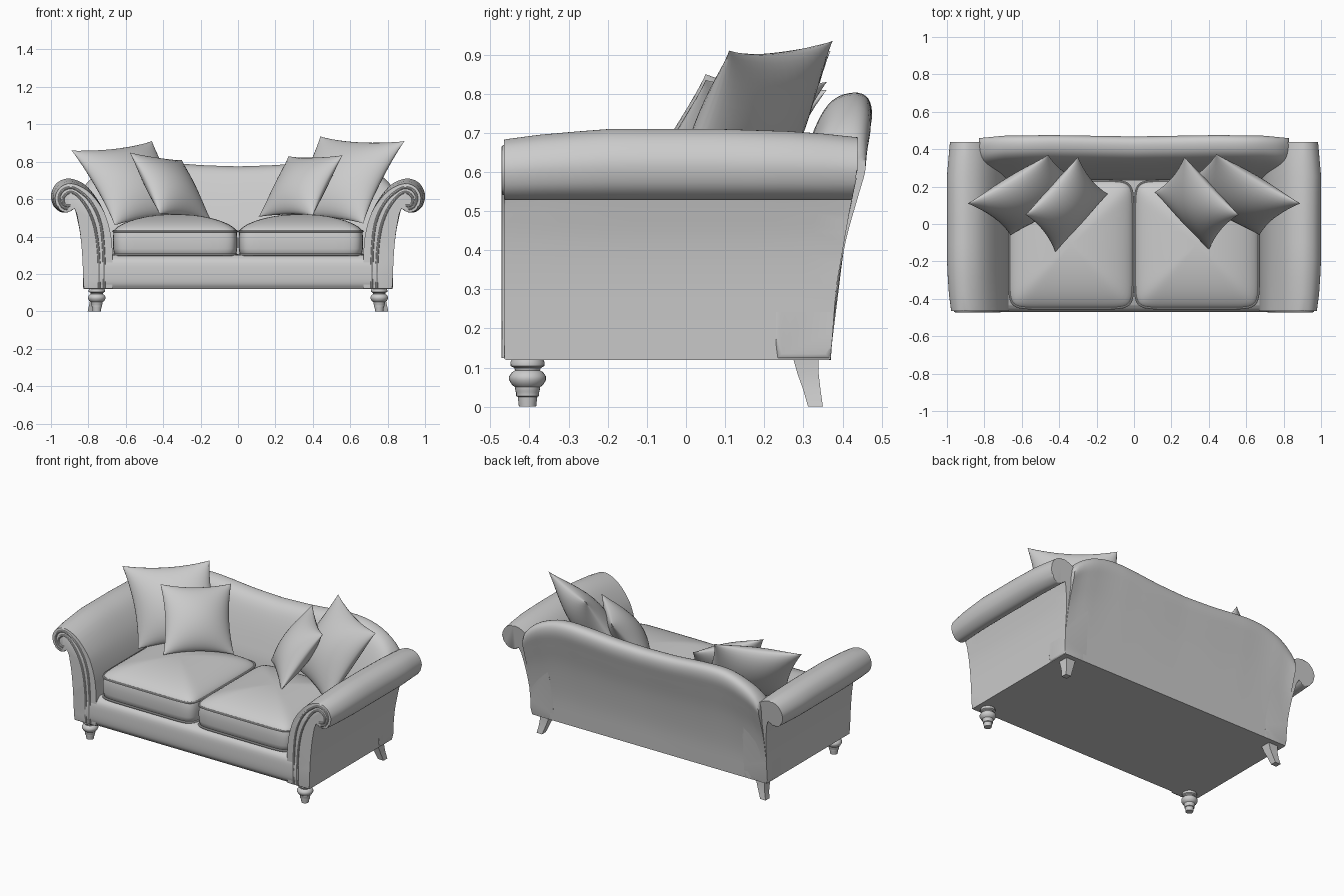
import bpy, bmesh, math
from mathutils import Vector

cube = bpy.data.objects.get("Cube")
if cube:
    bpy.data.objects.remove(cube, do_unlink=True)

fabric = bpy.data.materials.new("grey_upholstery")
fabric.use_nodes = True
grey = (0.6, 0.6, 0.6, 1)
fabric.diffuse_color = grey
fabric.node_tree.nodes["Principled BSDF"].inputs["Base Color"].default_value = grey


def add(name, mesh, angle=40):
    mesh.materials.clear()
    mesh.materials.append(fabric)
    for p in mesh.polygons:
        p.use_smooth = True
    mesh.set_sharp_from_angle(angle=math.radians(angle))
    ob = bpy.data.objects.new(name, mesh)
    bpy.context.collection.objects.link(ob)
    return ob


def finish(name, bm, angle=40):
    bmesh.ops.recalc_face_normals(bm, faces=bm.faces)
    mesh = bpy.data.meshes.new(name)
    bm.to_mesh(mesh)
    bm.free()
    return add(name, mesh, angle)


def spline(pts, n=4):
    """Smooth curve through 2D control points."""
    pts = [Vector(p) for p in pts]
    p = [2 * pts[0] - pts[1]] + pts + [2 * pts[-1] - pts[-2]]
    out = []
    for i in range(1, len(p) - 2):
        a, b, c, d = p[i - 1:i + 3]
        for k in range(n):
            t = k / n
            out.append(0.5 * (2 * b + (c - a) * t + (2 * a - 5 * b + 4 * c - d) * t * t
                              + (3 * b - a - 3 * c + d) * t ** 3))
    return out + [pts[-1]]


def interp(table, v):
    for (a, fa), (b, fb) in zip(table, table[1:]):
        if v <= b:
            t = max(0, (v - a) / (b - a))
            return fa + (fb - fa) * t
    return table[-1][1]


def loft(name, sections, round_ends=0, angle=40):
    """Skin closed sections and cap both ends."""
    bm = bmesh.new()
    rings = [[bm.verts.new(p) for p in s] for s in sections]
    n = len(rings[0])
    for r, q in zip(rings, rings[1:]):
        for i in range(n):
            j = (i + 1) % n
            bm.faces.new((r[i], r[j], q[j], q[i]))
    caps = [bm.faces.new(rings[0]), bm.faces.new(rings[-1])]
    if round_ends:
        edges = list({e for f in caps for e in f.edges})
        bmesh.ops.bevel(bm, geom=edges, offset=round_ends, segments=3,
                        profile=0.5, affect='EDGES', clamp_overlap=True)
    return finish(name, bm, angle)


def piping(name, pts, radius=0.006, cyclic=False):
    cu = bpy.data.curves.new(name, 'CURVE')
    cu.dimensions = '3D'
    cu.bevel_depth = radius
    cu.bevel_resolution = 2
    sp = cu.splines.new('POLY')
    sp.points.add(len(pts) - 1)
    for q, p in zip(sp.points, pts):
        q.co = (*p, 1)
    sp.use_cyclic_u = cyclic
    tmp = bpy.data.objects.new(name + "_path", cu)
    mesh = bpy.data.meshes.new_from_object(tmp)
    bpy.data.objects.remove(tmp)
    add(name, mesh)


# Front rail and seat deck
rail = spline([(-.45, .12), (-.467, .15), (-.47, .21), (-.462, .27), (-.43, .3)]) \
    + [Vector((.28, .3)), Vector((.28, .12))]
loft("seat_base", [[(x, p.x, p.y) for p in rail] for x in (-.75, 0, .75)])

# Serpentine rolled back
back = spline([(.37, .12), (.385, .3), (.418, .5), (.455, .65), (.475, .735), (.466, .785),
               (.43, .8), (.375, .78), (.33, .71), (.275, .55), (.24, .4), (.23, .12)])
crest = spline([(0, .775), (.2, .782), (.38, .797), (.5, .803), (.6, .795), (.7, .763),
                (.78, .715), (.83, .66)], 5)
crest = [(p.x, p.y) for p in crest]
lean = [(0, -.008), (.45, 0), (.7, -.004), (.83, -.018)]
sections = []
for i in range(-24, 25):
    x = .83 * i / 24
    k = (interp(crest, abs(x)) - .12) / .68
    dy = interp(lean, abs(x))
    sections.append([(x, p.x + dy * (p.y - .12) / .68, .12 + (p.y - .12) * k) for p in back])
loft("sofa_back", sections, .015)

# Rolled arms, leaning with the back at the rear
arm = spline([(.67, .12), (.67, .28), (.68, .41), (.715, .53), (.77, .625), (.83, .685), (.9, .71),
              (.955, .696), (.988, .66), (1, .615), (.985, .562), (.945, .53), (.905, .535),
              (.875, .56)]) + spline([(.865, .52), (.845, .42), (.833, .3), (.825, .12)])
rear = [(.12, .37), (.3, .383), (.5, .418), (.6, .438), (.75, .44)]
roll_height = [(0, .85), (.12, .93), (.3, 1), (.6, 1), (.85, .96), (1, .88)]
roll_width = [(0, .86), (.12, .95), (.3, 1), (.8, 1), (1, .9)]


def arm_point(p, t, side):
    x, z = p
    y = -.465 + t * (interp(rear, z) + .465)
    if z > .53:
        z = .53 + (z - .53) * interp(roll_height, t)
    if x > .84:
        x = .84 + (x - .84) * interp(roll_width, t)
    return (side * x, y, z)


# Piping that outlines the front panel of each arm
welt = spline([(.742, .125), (.745, .3), (.765, .45), (.81, .565), (.86, .635), (.91, .655),
               (.95, .62), (.94, .575), (.905, .57)])
inner_welt = spline([(.715, .125), (.718, .32), (.735, .47), (.785, .59), (.84, .655), (.9, .685),
                     (.955, .665), (.975, .615), (.955, .565), (.92, .55)])

for side, tag in ((1, "left"), (-1, "right")):
    loft(tag + "_arm", [[arm_point(p, i / 10, side) for p in arm] for i in range(11)], .02)
    for label, path in (("centre", welt), ("edge", inner_welt)):
        pts = [Vector(arm_point(p, 0, side)) for p in path]
        piping(f"{tag}_arm_{label}_piping", pts, .007)


# Seat cushions
def ring(cx, cy, a, b, z, n=64, power=.2):
    pts = []
    for i in range(n):
        t = math.tau * (i + .5) / n
        c, s = math.cos(t), math.sin(t)
        pts.append((cx + a * math.copysign(abs(c) ** power, c),
                    cy + b * math.copysign(abs(s) ** power, s), z))
    return pts


for side, tag in ((1, "left"), (-1, "right")):
    cx, cy, a, b = side * .336, -.11, .33, .34
    rings = [ring(cx, cy, a - d, b - d, z) for d, z in
             ((.03, .285), (.004, .3), (-.002, .335), (-.003, .38), (0, .425))]
    for i in range(1, 13):
        s = math.cos(math.pi / 2 * i / 12.4)
        rings.append(ring(cx, cy, a * s, b * s, .425 + .095 * (1 - s * s) ** .62))
    loft(tag + "_seat_cushion", rings, angle=60)
    for label, z in (("upper", .428), ("lower", .302)):
        piping(f"{tag}_cushion_{label}_piping", ring(cx, cy, a + .001, b + .001, z),
               .006, True)


# Throw pillows from three corners: top outer, top inner, bottom outer
def pillow(name, a, b, c, thick, n=20):
    a, b, c = Vector(a), Vector(b), Vector(c)
    centre, u, v = (b + c) / 2, (b - a) / 2, (c - a) / 2
    normal = u.cross(v).normalized()
    bm = bmesh.new()
    for face in (1, -1):
        grid = []
        for i in range(n + 1):
            s = math.sin(math.pi * (i / n - .5))
            row = []
            for j in range(n + 1):
                t = math.sin(math.pi * (j / n - .5))
                e = max(0, (1 - s * s) * (1 - t * t))
                ps = s * (1 - .1 * (1 - t * t))
                pt = t * (1 - .1 * (1 - s * s))
                row.append(bm.verts.new(centre + u * ps + v * pt
                                        + normal * face * thick * e ** .6))
            grid.append(row)
        for i in range(n):
            for j in range(n):
                bm.faces.new((grid[i][j], grid[i + 1][j], grid[i + 1][j + 1], grid[i][j + 1]))
    bmesh.ops.remove_doubles(bm, verts=bm.verts, dist=.0005)
    finish(name, bm, 80)


pillow("left_large_pillow", (.89, .11, .91), (.44, .375, .935), (.67, -.06, .47), .1)
pillow("right_large_pillow", (-.89, .11, .86), (-.46, .37, .91), (-.66, -.06, .46), .1)
pillow("left_small_pillow", (.56, .05, .835), (.27, .36, .83), (.4, -.14, .51), .085)
pillow("right_small_pillow", (-.58, .05, .85), (-.3, .36, .81), (-.42, -.15, .52), .085)

# Turned front feet and splayed square rear feet
turned = [(.022, 0), (.025, .025), (.029, .027), (.029, .036), (.031, .04), (.032, .05), (.04, .056),
          (.047, .068), (.047, .078), (.04, .088), (.032, .093), (.034, .099), (.043, .104),
          (.044, .113), (.038, .125)]
sabre = [(.785, .331, .019), (.772, .322, .022), (.762, .312, .027), (.757, .306, .033)]
for side, tag in ((1, "left"), (-1, "right")):
    loft(tag + "_front_foot", [[(side * .755 + r * math.cos(math.tau * i / 24),
                                 -.405 + r * math.sin(math.tau * i / 24), z)
                                for i in range(24)] for r, z in turned])
    loft(tag + "_rear_foot", [[(side * (x + h * i), y + h * j, k * .042)
                               for i, j in ((-1, -1), (1, -1), (1, 1), (-1, 1))]
                              for k, (x, y, h) in enumerate(sabre)])
